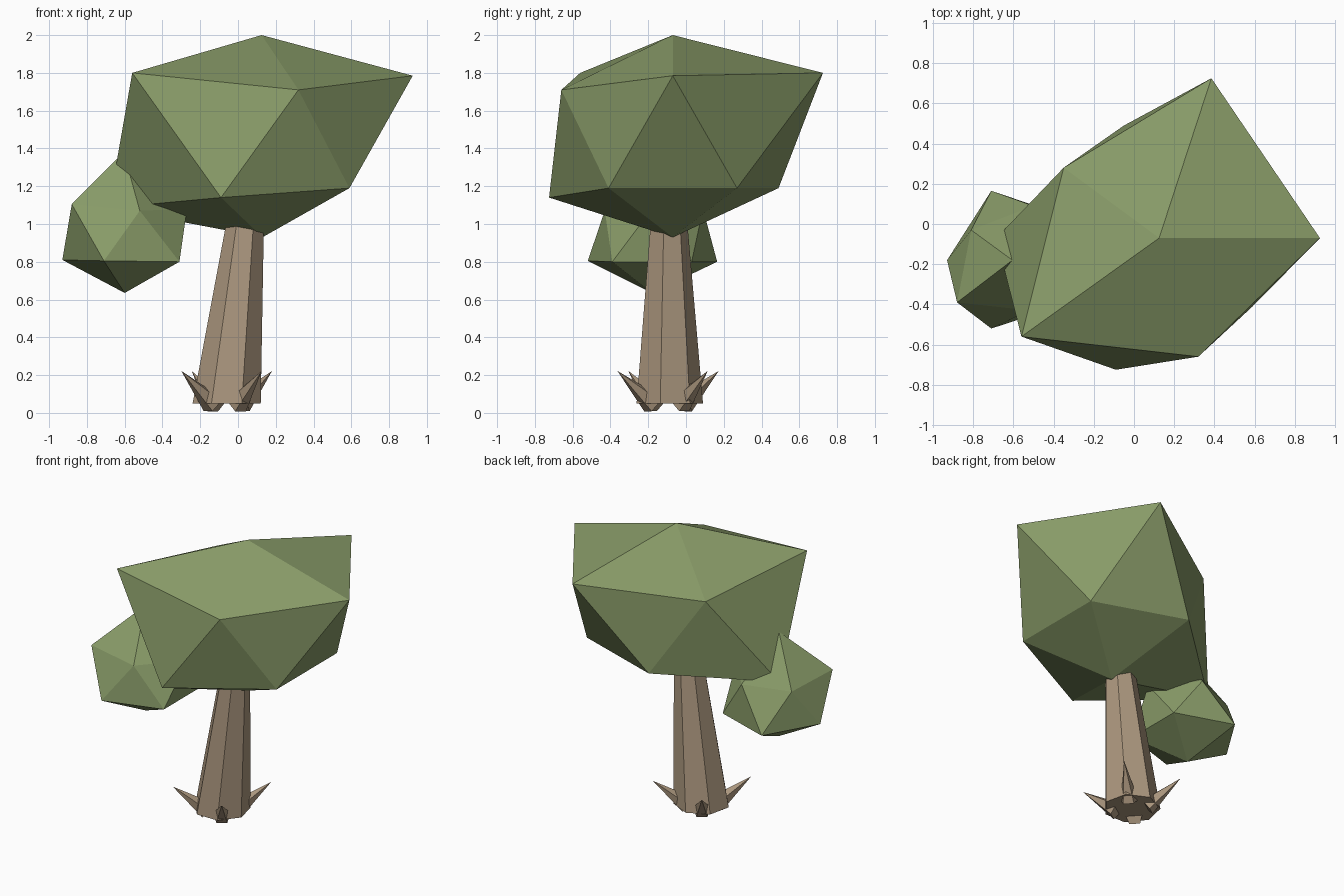
import bpy, bmesh, math
from mathutils import Vector, Matrix

if "Cube" in bpy.data.objects:
    bpy.data.objects.remove(bpy.data.objects["Cube"])


def material(name, rgb):
    m = bpy.data.materials.new(name)
    m.diffuse_color = (*rgb, 1)
    m.use_nodes = True
    m.node_tree.nodes["Principled BSDF"].inputs["Base Color"].default_value = m.diffuse_color
    return m


LEAF = material("leaf_green", (0.25, 0.33, 0.14))
BARK = material("bark_brown", (0.41, 0.31, 0.21))


def finish(name, bm, mat):
    bmesh.ops.recalc_face_normals(bm, faces=bm.faces)
    mesh = bpy.data.meshes.new(name)
    bm.to_mesh(mesh)
    bm.free()
    mesh.materials.append(mat)
    ob = bpy.data.objects.new(name, mesh)
    bpy.context.collection.objects.link(ob)
    return ob


def foliage(name, bottom, lower, upper, top):
    """Pulled-about icosahedron: two five-point rings between two poles."""
    bm = bmesh.new()
    b, t = bm.verts.new(bottom), bm.verts.new(top)
    lo = [bm.verts.new(p) for p in lower]
    up = [bm.verts.new(p) for p in upper]
    for i in range(5):
        j = (i + 1) % 5
        for tri in ((b, lo[j], lo[i]), (lo[i], lo[j], up[i]),
                    (lo[j], up[j], up[i]), (up[i], up[j], t)):
            bm.faces.new(tri)
    return finish(name, bm, LEAF)


# Large main crown
foliage("main_foliage", (0.13, -0.07, 0.93),
        [(0.59, -0.41, 1.19), (0.59, 0.27, 1.19), (-0.05, 0.49, 1.19),
         (-0.685, -0.07, 1.085), (-0.09, -0.725, 1.14)],
        [(0.925, -0.07, 1.785), (0.385, 0.725, 1.80), (-0.35, 0.28, 1.70),
         (-0.56, -0.56, 1.80), (0.32, -0.66, 1.71)],
        (0.125, -0.07, 2.0))

# Small side clump
foliage("side_foliage", (-0.60, -0.18, 0.635),
        [(-0.31, -0.39, 0.80), (-0.31, 0.03, 0.80), (-0.71, 0.165, 0.80),
         (-0.93, -0.18, 0.81), (-0.71, -0.52, 0.805)],
        [(-0.27, -0.18, 1.08), (-0.50, 0.09, 1.08), (-0.81, -0.03, 1.065),
         (-0.88, -0.39, 1.105), (-0.52, -0.43, 1.07)],
        (-0.605, -0.18, 1.38))

# Leaning seven-sided tapered trunk, one vertex towards the back
CX, CY, SIDES = -0.06, -0.095, 7
bm = bmesh.new()
rings = []
for x, z, r in ((CX, 0.05, 0.185), (0.04, 1.03, 0.10)):
    rings.append([bm.verts.new((x + r * math.sin(math.tau * i / SIDES),
                                CY + r * math.cos(math.tau * i / SIDES), z))
                  for i in range(SIDES)])
for i in range(SIDES):
    j = (i + 1) % SIDES
    bm.faces.new((rings[0][i], rings[0][j], rings[1][j], rings[1][i]))
for ring in rings:
    bm.faces.new(ring)
finish("trunk", bm, BARK)

# Four pointed roots poking up and out of the trunk base
for n, (dx, dy) in enumerate(((0.24, 0.21), (-0.185, 0.268), (-0.24, -0.21), (0.185, -0.268))):
    out = Vector((dx, dy, 0)).normalized()
    tip = Vector((CX + dx, CY + dy, 0.222))
    base = Vector((CX, CY, 0.047)) + out * 0.10
    axis = tip - base
    place = (Matrix.Translation((tip + base) / 2)
             @ axis.to_track_quat('Z', 'Y').to_matrix().to_4x4())
    bm = bmesh.new()
    bmesh.ops.create_cone(bm, cap_ends=True, segments=5, radius1=0.06, radius2=0,
                          depth=axis.length, matrix=place)
    bmesh.ops.remove_doubles(bm, verts=bm.verts, dist=0.0005)
    finish(f"root_{n + 1}", bm, BARK)
